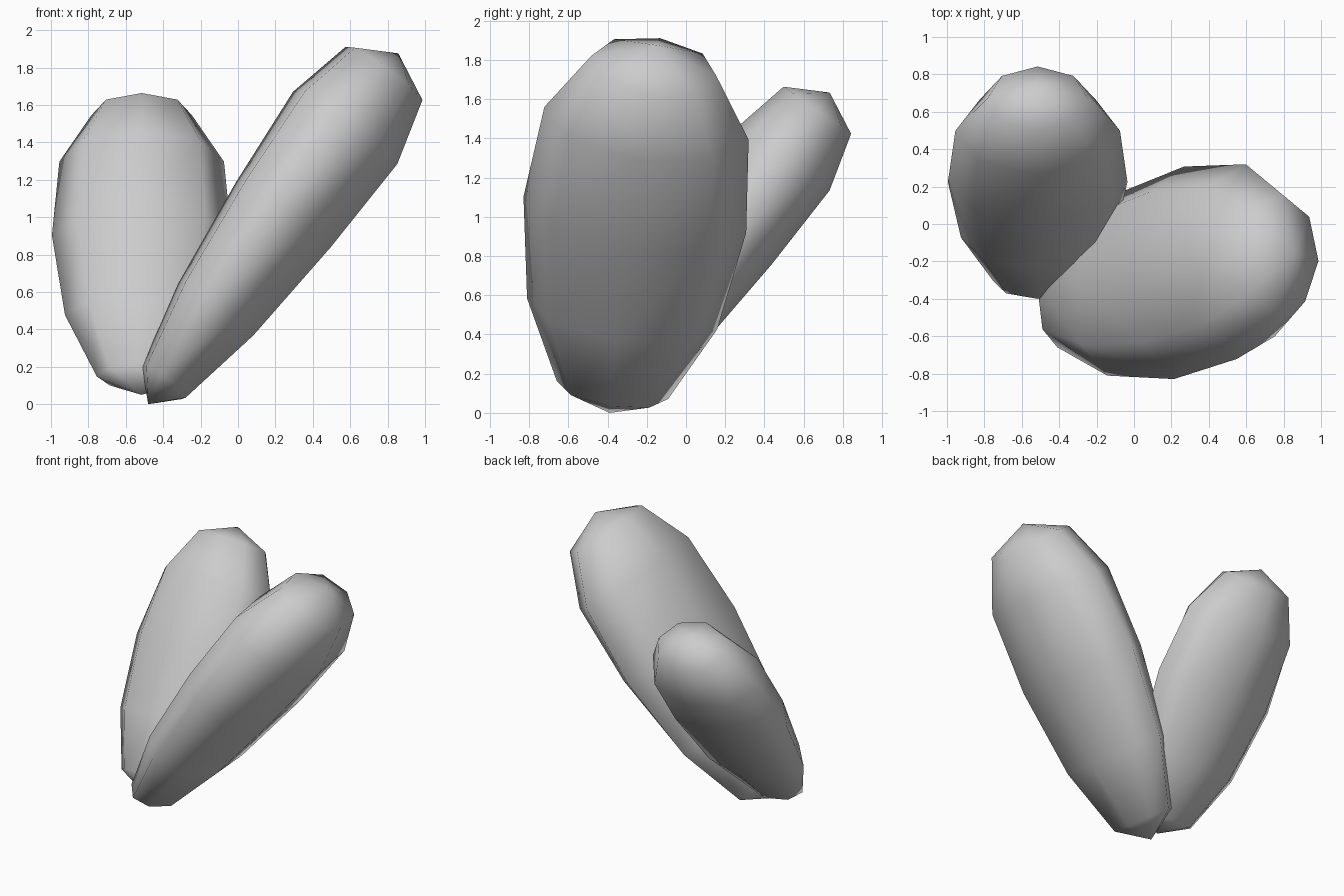
import bpy, bmesh, math
from mathutils import Vector

if "Cube" in bpy.data.objects:
    bpy.data.objects.remove(bpy.data.objects["Cube"])

# (distance along pad, half width, half thickness) for each ring
RINGS = [(0.12, 0.24, 0.12), (0.52, 0.41, 0.205), (1.04, 0.48, 0.258),
         (1.52, 0.44, 0.285), (1.82, 0.27, 0.21)]
LENGTH = 1.93
SIDES = 8


def pad(name, base, axis, width, scale):
    """Flattened oval pad growing from base along axis."""
    base = Vector(base)
    axis = Vector(axis).normalized()
    width = Vector(width)
    width = (width - axis * width.dot(axis)).normalized()
    thick = axis.cross(width)
    bm = bmesh.new()
    loops = []
    for t, w, h in RINGS:
        loop = []
        for i in range(SIDES):
            a = 2 * math.pi * i / SIDES
            p = axis * t + width * (w * math.cos(a)) + thick * (h * math.sin(a))
            loop.append(bm.verts.new(base + p * scale))
        loops.append(loop)
    bottom = bm.verts.new(base)
    top = bm.verts.new(base + axis * LENGTH * scale)
    for i in range(SIDES):
        j = (i + 1) % SIDES
        bm.faces.new((bottom, loops[0][j], loops[0][i]))
        bm.faces.new((top, loops[-1][i], loops[-1][j]))
        for lo, hi in zip(loops, loops[1:]):
            bm.faces.new((lo[i], lo[j], hi[j], hi[i]))
    bmesh.ops.recalc_face_normals(bm, faces=bm.faces)
    for f in bm.faces:
        f.smooth = True
    mesh = bpy.data.meshes.new(name)
    bm.to_mesh(mesh)
    bm.free()
    obj = bpy.data.objects.new(name, mesh)
    bpy.context.collection.objects.link(obj)


# Smaller pad leaning backwards
pad("small_pad", (-0.515, -0.37, 0.05), (0, 1.10, 1.58), (1, 0, 0), 1.0)
# Larger pad leaning to the right
pad("large_pad", (-0.48, -0.39, 0.0), (1.34, 0.24, 1.88), (0.03, 0.58, -0.09), 1.2)
